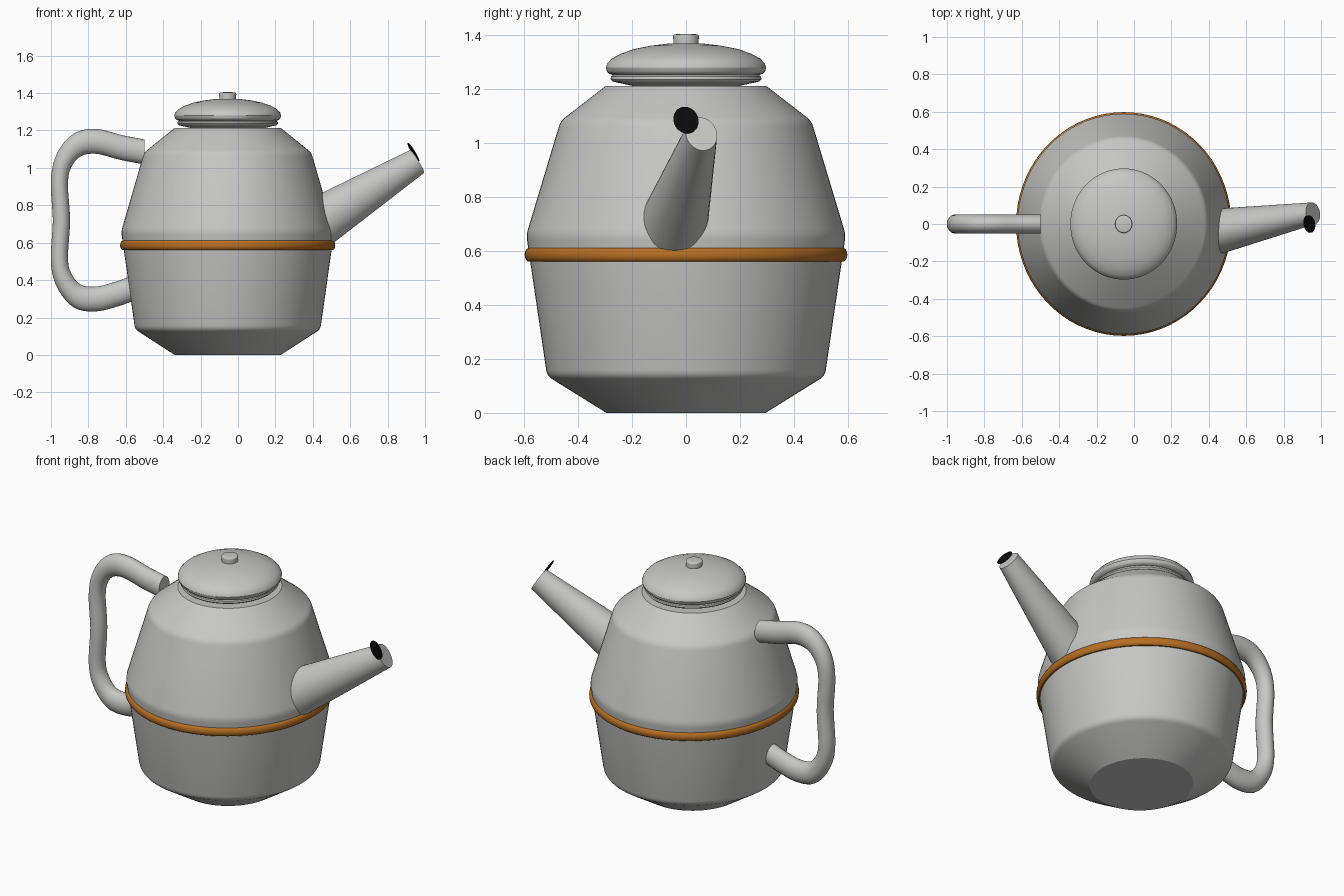
import bpy, bmesh, math
from mathutils import Vector, Matrix

cube = bpy.data.objects.get("Cube")
if cube:
    bpy.data.objects.remove(cube, do_unlink=True)

CX = -0.055   # axis of the pot
SX = 0.962    # the pot is slightly narrower along x


def material(name, colour, rough):
    m = bpy.data.materials.new(name)
    m.use_nodes = True
    m.diffuse_color = (*colour, 1)
    bsdf = m.node_tree.nodes["Principled BSDF"]
    bsdf.inputs["Base Color"].default_value = (*colour, 1)
    bsdf.inputs["Roughness"].default_value = rough
    return m


GREY = material("light grey", (0.57, 0.57, 0.56), 0.5)
BROWN = material("copper brown", (0.48, 0.16, 0.017), 0.5)
BLACK = material("black", (0.003, 0.003, 0.003), 0.6)


def finish(name, bm, mat, angle=30):
    bmesh.ops.recalc_face_normals(bm, faces=bm.faces)
    me = bpy.data.meshes.new(name)
    bm.to_mesh(me)
    bm.free()
    me.materials.append(mat)
    ob = bpy.data.objects.new(name, me)
    bpy.context.collection.objects.link(ob)
    bpy.ops.object.select_all(action='DESELECT')
    ob.select_set(True)
    bpy.context.view_layer.objects.active = ob
    bpy.ops.object.shade_smooth_by_angle(angle=math.radians(angle))
    return ob


def rounded(points, d, steps=4):
    """Replace each inner corner of a profile with a short curve."""
    pts = [Vector(p) for p in points]
    out = [pts[0]]
    for a, b, c in zip(pts, pts[1:], pts[2:]):
        p = b + (a - b).normalized() * min(d, (a - b).length * 0.45)
        q = b + (c - b).normalized() * min(d, (c - b).length * 0.45)
        for i in range(steps + 1):
            t = i / steps
            out.append(p * (1 - t) ** 2 + b * 2 * t * (1 - t) + q * t * t)
    return out + [pts[-1]]


def skin(bm, rings, closed=False):
    """Join rings of vertices; cap both ends unless closed."""
    n = len(rings[0])
    pairs = list(zip(rings, rings[1:])) + ([(rings[-1], rings[0])] if closed else [])
    for a, b in pairs:
        for i in range(n):
            j = (i + 1) % n
            bm.faces.new((a[i], a[j], b[j], b[i]))
    if not closed:
        bm.faces.new(rings[0][::-1])
        bm.faces.new(rings[-1])


def lathe(name, profile, mat, closed=False, segs=72):
    bm = bmesh.new()
    rings = []
    for r, z in profile:
        rings.append([bm.verts.new((CX + SX * r * math.cos(2 * math.pi * i / segs),
                                    r * math.sin(2 * math.pi * i / segs), z))
                      for i in range(segs)])
    skin(bm, rings, closed)
    return finish(name, bm, mat)


# Pot body: tapered foot, flared wall, tapered shoulder, flat top
lathe("pot_body", rounded([(0.295, 0), (0.515, 0.137), (0.592, 0.66),
                           (0.465, 1.082), (0.297, 1.212)], 0.022), GREY)

# Band around the waist
band = [(0.581 + 0.017 * math.cos(a), 0.586 + 0.026 * math.sin(a))
        for a in (2 * math.pi * i / 14 for i in range(14))]
lathe("waist_band", band, BROWN, closed=True)

# Lid: flared underside, thin seat, domed cover
lathe("lid", [(0.18, 1.208), (0.272, 1.228), (0.28, 1.236), (0.278, 1.246), (0.27, 1.252),
              (0.284, 1.256), (0.293, 1.265), (0.297, 1.28), (0.292, 1.295), (0.275, 1.313),
              (0.24, 1.332), (0.19, 1.349), (0.13, 1.361), (0.07, 1.368), (0.02, 1.37)], GREY)

# Lid knob
lathe("lid_knob", rounded([(0.046, 1.36), (0.048, 1.402), (0.02, 1.405)], 0.008), GREY)

# Spout: tapered tube leaning up and to one side
tip = Vector((0.957, 0.057, 1.034))
axis = Vector((0.50, 0.094, 0.31)).normalized()
side = Vector((0, 0, 1)).cross(axis).normalized()
up = axis.cross(side)


def disc_ring(bm, centre, ru, rs, segs=40):
    return [bm.verts.new(centre + side * rs * math.cos(2 * math.pi * i / segs)
                         + up * ru * math.sin(2 * math.pi * i / segs)) for i in range(segs)]


bm = bmesh.new()
skin(bm, [disc_ring(bm, tip - axis * 0.64, 0.137, 0.125), disc_ring(bm, tip, 0.072, 0.059)])
finish("spout", bm, GREY)

# Dark spout opening: thin disc offset from the tip
bm = bmesh.new()
hole = Vector((0.938, 0.0, 1.085))
hole += axis * (tip - hole).dot(axis)
skin(bm, [disc_ring(bm, hole - axis * 0.001, 0.057, 0.047),
          disc_ring(bm, hole + axis * 0.003, 0.057, 0.047)])
finish("spout_opening", bm, BLACK)

# Handle: smooth path swept with a round section, then stretched in height
path = [(-0.50, 1.085), (-0.62, 1.108), (-0.76, 1.142), (-0.86, 1.122), (-0.93, 1.04),
        (-0.955, 0.92), (-0.944, 0.72), (-0.955, 0.51), (-0.93, 0.40), (-0.86, 0.315),
        (-0.76, 0.299), (-0.65, 0.325), (-0.54, 0.365)]
KX, KZ = 0.9, 1.3
pts = [Vector((x / KX, z / KZ)) for x, z in path]
pts = [pts[0] * 2 - pts[1]] + pts + [pts[-1] * 2 - pts[-2]]
line = []
for p0, p1, p2, p3 in zip(pts, pts[1:], pts[2:], pts[3:]):
    for k in range(5):
        t = k / 5
        line.append(0.5 * (2 * p1 + (p2 - p0) * t + (2 * p0 - 5 * p1 + 4 * p2 - p3) * t * t
                           + (3 * p1 - p0 - 3 * p2 + p3) * t ** 3))
line.append(pts[-2])
bm = bmesh.new()
rings = []
for i, p in enumerate(line):
    d = (line[min(i + 1, len(line) - 1)] - line[max(i - 1, 0)]).normalized()
    n = Vector((-d.y, d.x))
    if i == 0:
        n = Vector((0, -1))   # upright cut at the top end
    rings.append([bm.verts.new(((p.x + n.x * 0.051 * math.cos(a)) * KX,
                                0.051 * math.sin(a),
                                (p.y + n.y * 0.051 * math.cos(a)) * KZ))
                  for a in (2 * math.pi * j / 24 for j in range(24))])
skin(bm, rings)
finish("handle", bm, GREY)
